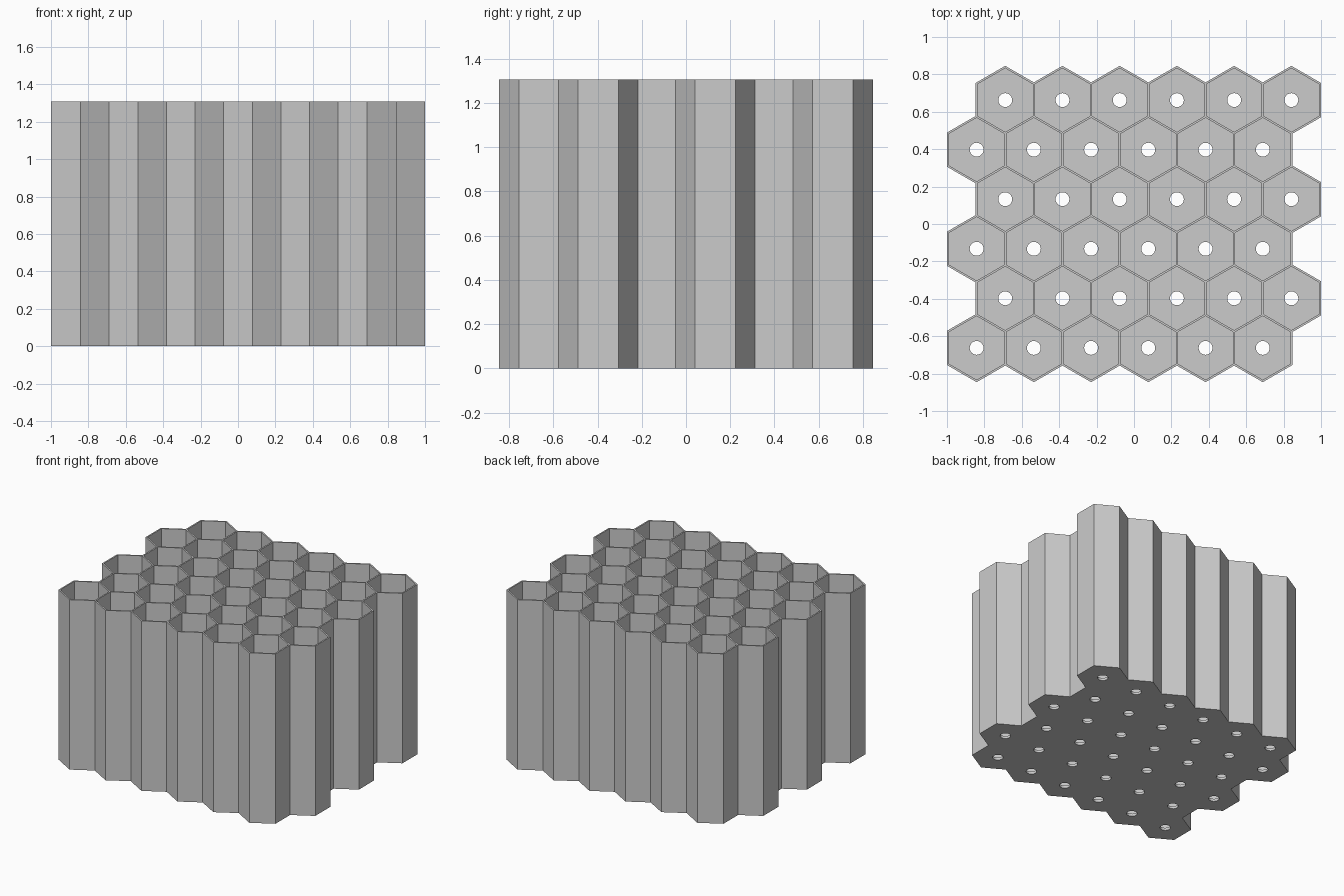
import bpy
import bmesh
from math import sin, cos, radians, sqrt
from mathutils import Vector

if "Cube" in bpy.data.objects:
    bpy.data.objects.remove(bpy.data.objects["Cube"], do_unlink=True)

ROWS = COLS = 6
PITCH = 0.306        # distance between cell centres
WALL = 0.011         # wall thickness
HEIGHT = 1.307
FLOOR = 0.02
HOLE_R = 0.037
ARC = 4              # hole segments per hexagon side
TILE_R = PITCH / sqrt(3)
CELL_R = (PITCH - WALL) / sqrt(3)

bm = bmesh.new()


def ring(cx, cy, radius, z, count):
    """Ring of vertices starting on a hexagon corner."""
    angles = [radians(30 + 360 * i / count) for i in range(count)]
    return [bm.verts.new((cx + radius * cos(a), cy + radius * sin(a), z)) for a in angles]


def bridge(a, b):
    """Quads between two rings of equal count."""
    for i in range(len(a)):
        j = (i + 1) % len(a)
        bm.faces.new((a[i], a[j], b[j], b[i]))


def plate(hexagon, circle):
    """Flat hexagon with a round hole, one face per side."""
    n = len(circle)
    for i in range(6):
        arc = [circle[(ARC * i + k) % n] for k in range(ARC, -1, -1)]
        bm.faces.new([hexagon[i], hexagon[(i + 1) % 6]] + arc)


def cell(cx, cy):
    rim_out = ring(cx, cy, TILE_R, HEIGHT, 6)
    rim_in = ring(cx, cy, CELL_R, HEIGHT, 6)
    floor_edge = ring(cx, cy, CELL_R, FLOOR, 6)
    hole_top = ring(cx, cy, HOLE_R, FLOOR, 6 * ARC)
    hole_bottom = ring(cx, cy, HOLE_R, 0, 6 * ARC)
    base = ring(cx, cy, TILE_R, 0, 6)
    bridge(rim_out, rim_in)
    bridge(rim_in, floor_edge)
    plate(floor_edge, hole_top)
    bridge(hole_top, hole_bottom)
    plate(base, hole_bottom)


# Staggered rows of cells sharing their walls
for r in range(ROWS):
    shift = PITCH / 4 * (1 if r % 2 else -1)
    for c in range(COLS):
        cell((c - (COLS - 1) / 2) * PITCH + shift, (r - (ROWS - 1) / 2) * TILE_R * 1.5)
bmesh.ops.remove_doubles(bm, verts=bm.verts[:], dist=0.0005)

# Widen the outline so the outer walls match the shared ones
border = [e for e in bm.edges if e.is_boundary]
normals = {}
for e in border:
    a, b = e.verts
    d = (b.co - a.co).normalized()
    n = Vector((d.y, -d.x, 0))
    if n.dot(e.link_faces[0].calc_center_median() - a.co) > 0:
        n = -n
    for v in e.verts:
        normals.setdefault(v, []).append(n)
for v, (n1, n2) in normals.items():
    v.co += (n1 + n2) * (WALL / 2 / (1 + n1.dot(n2)))

# Outer walls from the top outline down to the base
top = [e for e in border if e.verts[0].co.z > HEIGHT / 2]
new = bmesh.ops.extrude_edge_only(bm, edges=top)["geom"]
for v in new:
    if isinstance(v, bmesh.types.BMVert):
        v.co.z = 0
bmesh.ops.remove_doubles(bm, verts=bm.verts[:], dist=0.0005)
bmesh.ops.recalc_face_normals(bm, faces=bm.faces[:])

mesh = bpy.data.meshes.new("honeycomb_holder")
bm.to_mesh(mesh)
bm.free()

# Plain grey finish
grey = bpy.data.materials.new("light_grey")
grey.use_nodes = True
colour = (0.6, 0.6, 0.6, 1)
grey.diffuse_color = colour
for node in grey.node_tree.nodes:
    if node.type == "BSDF_PRINCIPLED":
        node.inputs["Base Color"].default_value = colour
mesh.materials.append(grey)

holder = bpy.data.objects.new("honeycomb_holder", mesh)
bpy.context.collection.objects.link(holder)
